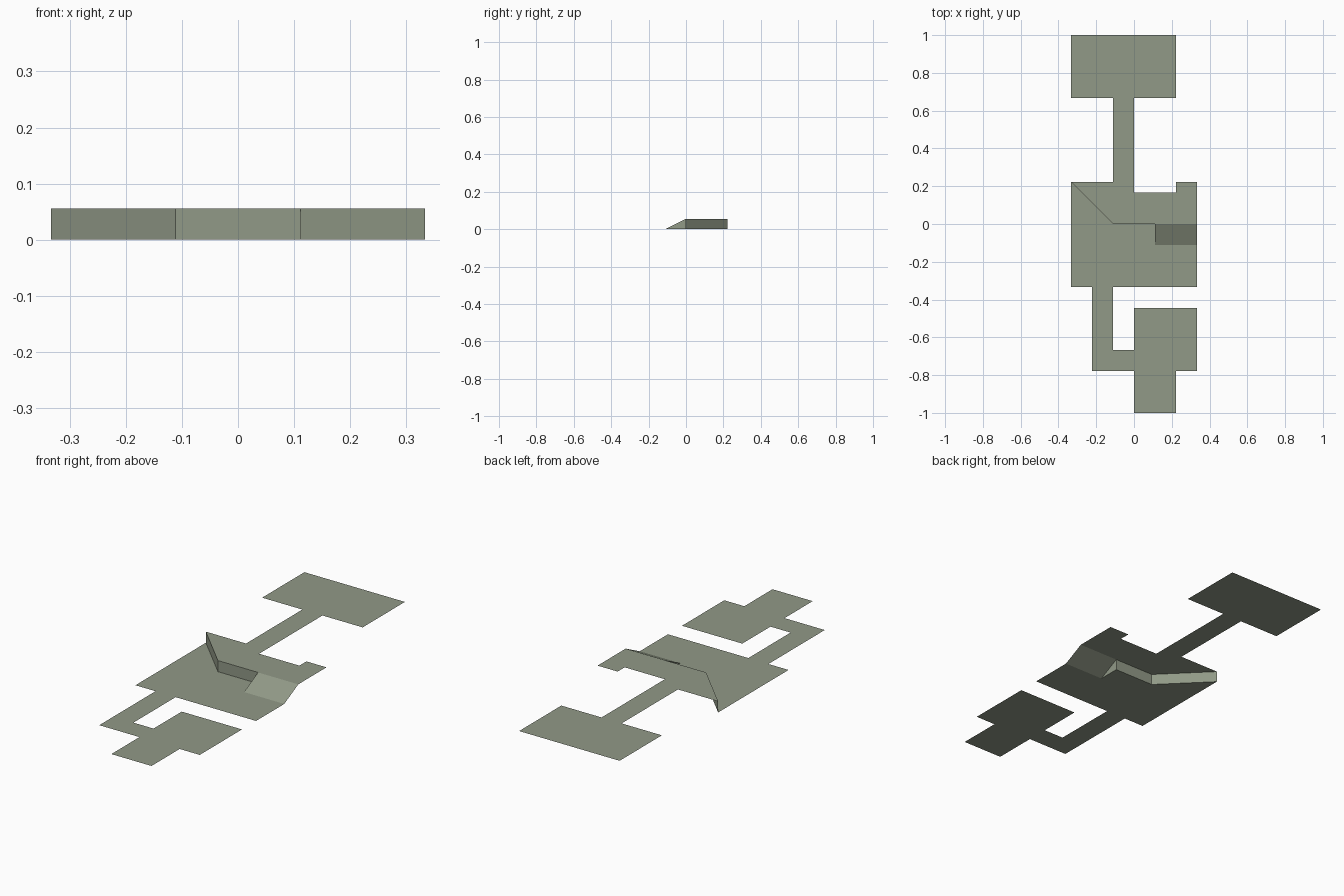
import bpy

if "Cube" in bpy.data.objects:
    bpy.data.objects.remove(bpy.data.objects["Cube"])

U = 1 / 9      # grid cell
H = 0.5        # height of the upper level, in cells

stone = bpy.data.materials.new("grey_green_stone")
stone.diffuse_color = (0.283, 0.319, 0.242, 1)
stone.use_nodes = True
stone.node_tree.nodes["Principled BSDF"].inputs["Base Color"].default_value = stone.diffuse_color


def sheet(name, faces):
    """Open surface from faces, each given as a list of grid points."""
    verts, polys = [], []
    for face in faces:
        polys.append(range(len(verts), len(verts) + len(face)))
        verts += [(x * U, y * U, z * U) for x, y, z in face]
    mesh = bpy.data.meshes.new(name)
    mesh.from_pydata(verts, [], [list(p) for p in polys])
    mesh.materials.append(stone)
    obj = bpy.data.objects.new(name, mesh)
    bpy.context.collection.objects.link(obj)
    return obj


def floor(name, outline, z):
    return sheet(name, [[(x, y, z) for x, y in outline]])


# Lower level: half room, corner corridor and front room
floor("lower_main_floor", [(-3, 2), (-3, -3), (3, -3), (3, -1), (1, -1), (1, 0), (-1, 0)], 0)
floor("lower_corridor", [(-2, -3), (-2, -7), (0, -7), (0, -6), (-1, -6), (-1, -3)], 0)
floor("front_room_floor", [(0, -4), (0, -9), (2, -9), (2, -7), (3, -7), (3, -4)], 0)

# Upper level: ledge, straight corridor and back room
floor("upper_ledge_floor", [(-3, 2), (-1, 0), (3, 0), (3, 2), (2, 2), (2, 1.5),
                            (0, 1.5), (0, 2)], H)
floor("upper_corridor", [(-1, 2), (0, 2), (0, 6), (-1, 6)], H)
floor("back_room_floor", [(-3, 6), (2, 6), (2, 9), (-3, 9)], H)

# Wall under the ledge, facing the lower room
path = [(-3, 2), (-1, 0), (1, 0)]
sheet("ledge_wall", [[(*a, 0), (*b, 0), (*b, H), (*a, H)] for a, b in zip(path, path[1:])])

# Ramp joining the levels, with its one closed side
sheet("ramp", [[(1, -1, 0), (3, -1, 0), (3, 0, H), (1, 0, H)]])
sheet("ramp_side", [[(1, -1, 0), (1, 0, H), (1, 0, 0)]])
